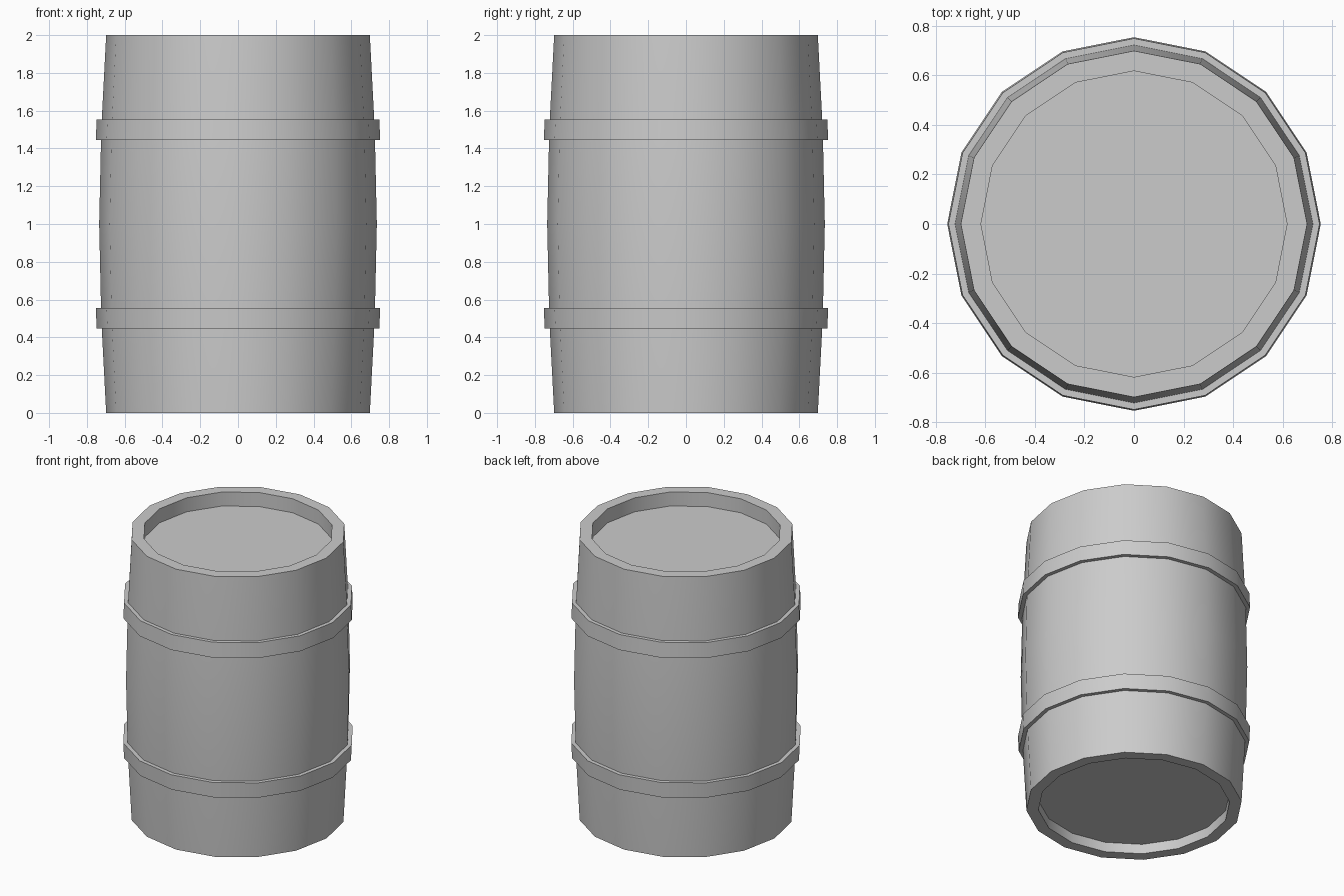
import bpy, bmesh
from math import cos, sin, tau, radians

if "Cube" in bpy.data.objects:
    bpy.data.objects.remove(bpy.data.objects["Cube"])

SIDES = 16


def lathe(name, profile, closed=False):
    """Revolve (radius, z) points around z; open ends at radius > 0 stay open."""
    bm = bmesh.new()
    rings = []
    for r, z in profile:
        if r == 0:
            rings.append([bm.verts.new((0, 0, z))] * SIDES)
        else:
            rings.append([bm.verts.new((r * cos(tau * i / SIDES), r * sin(tau * i / SIDES), z))
                          for i in range(SIDES)])
    pairs = list(zip(rings, rings[1:]))
    if closed:
        pairs.append((rings[-1], rings[0]))
    for a, b in pairs:
        for i in range(SIDES):
            j = (i + 1) % SIDES
            bm.faces.new(list(dict.fromkeys((a[i], a[j], b[j], b[i]))))
    bmesh.ops.recalc_face_normals(bm, faces=bm.faces)
    # merge the flat fans of the heads into single faces
    bmesh.ops.dissolve_verts(bm, verts=[v for v in bm.verts if v.co.xy.length < 1e-5])
    mesh = bpy.data.meshes.new(name)
    bm.to_mesh(mesh)
    bm.free()
    ob = bpy.data.objects.new(name, mesh)
    bpy.context.collection.objects.link(ob)
    bpy.ops.object.select_all(action='DESELECT')
    ob.select_set(True)
    bpy.context.view_layer.objects.active = ob
    bpy.ops.object.shade_smooth_by_angle(angle=radians(30))
    return ob


# Bulging body with recessed heads at both ends
lathe("barrel_body", [
    (0, 0.07), (0.62, 0.07), (0.62, 0), (0.698, 0),
    (0.724, 0.5), (0.735, 1.0), (0.724, 1.5),
    (0.698, 2), (0.617, 2), (0.617, 1.9), (0, 1.9)])

# Two hoops, mirrored about the middle, slightly wider toward it
for name, flip in (("lower_hoop", False), ("upper_hoop", True)):
    hoop = [(0.72, 0.447), (0.748, 0.447), (0.753, 0.555), (0.72, 0.555)]
    lathe(name, [(r, 2 - z if flip else z) for r, z in hoop], closed=True)
